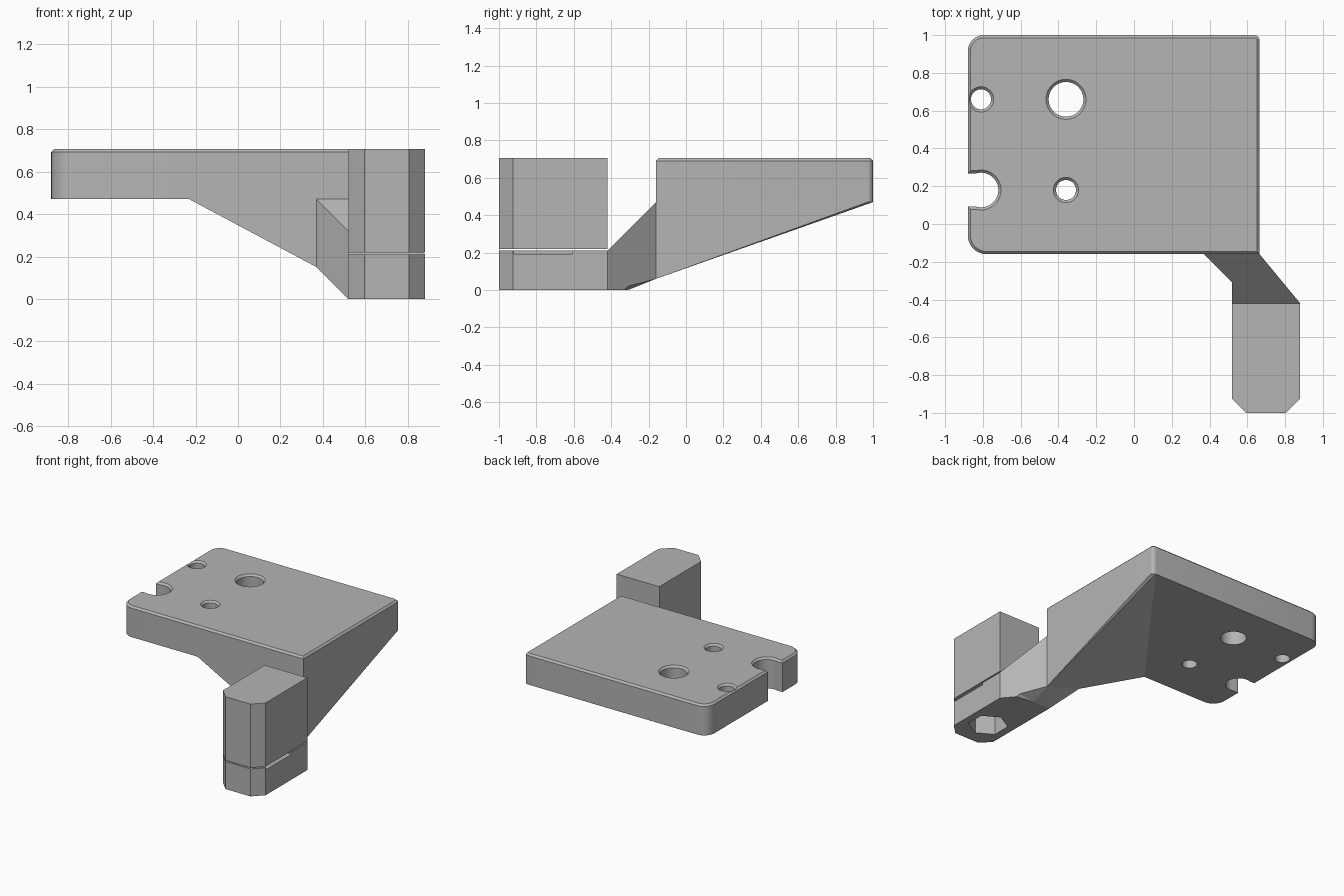
import bpy, bmesh
from math import sin, cos, pi, radians

old = bpy.data.objects.get("Cube")
if old:
    bpy.data.objects.remove(old, do_unlink=True)

GREY = (0.46, 0.46, 0.46, 1)
grey = bpy.data.materials.new("plain grey")
grey.use_nodes = True
grey.diffuse_color = GREY
grey.node_tree.nodes["Principled BSDF"].inputs["Base Color"].default_value = GREY


def finish(name, bm):
    bmesh.ops.recalc_face_normals(bm, faces=bm.faces)
    mesh = bpy.data.meshes.new(name)
    bm.to_mesh(mesh)
    bm.free()
    mesh.materials.append(grey)
    obj = bpy.data.objects.new(name, mesh)
    bpy.context.collection.objects.link(obj)
    return obj


def loft(name, layers):
    """Solid through a stack of (outline, height) layers, capped at both ends."""
    bm = bmesh.new()
    rings = [[bm.verts.new((x, y, z)) for x, y in pts] for pts, z in layers]
    for low, high in zip(rings, rings[1:]):
        for i in range(len(low)):
            bm.faces.new((low[i - 1], low[i], high[i], high[i - 1]))
    bm.faces.new(rings[0][::-1])
    bm.faces.new(rings[-1])
    return finish(name, bm)


def hull(name, pts):
    bm = bmesh.new()
    for p in pts:
        bm.verts.new(p)
    res = bmesh.ops.convex_hull(bm, input=bm.verts[:])
    loose = {g for g in res["geom_interior"] if isinstance(g, bmesh.types.BMVert)}
    bmesh.ops.delete(bm, geom=list(loose), context="VERTS")
    return finish(name, bm)


def circle(cx, cy, r, n=40, turn=0.0):
    return [(cx + r * cos(turn + 2 * pi * i / n), cy + r * sin(turn + 2 * pi * i / n))
            for i in range(n)]


def box(x0, x1, y0, y1):
    return [(x0, y0), (x1, y0), (x1, y1), (x0, y1)]


def rounded(x0, x1, y0, y1, radii, inset=0.0, n=8):
    """Rounded rectangle, radii from the -x -y corner counterclockwise."""
    x0, x1, y0, y1 = x0 + inset, x1 - inset, y0 + inset, y1 - inset
    pts = []
    for k, (x, y) in enumerate(box(x0, x1, y0, y1)):
        r = radii[k]
        if not r:
            pts.append((x, y))
            continue
        r -= inset
        cx, cy = (x + r if x == x0 else x - r), (y + r if y == y0 else y - r)
        for i in range(n + 1):
            a = pi + (k + i / n) * pi / 2
            pts.append((cx + r * cos(a), cy + r * sin(a)))
    return pts


def cut(obj, cutters):
    for c in cutters:
        c.hide_render = True
        mod = obj.modifiers.new("cut", "BOOLEAN")
        mod.operation, mod.solver, mod.object = "DIFFERENCE", "EXACT", c
    bpy.context.view_layer.update()
    deps = bpy.context.evaluated_depsgraph_get()
    mesh = bpy.data.meshes.new_from_object(obj.evaluated_get(deps))
    obj.modifiers.clear()
    obj.data = mesh
    for c in cutters:
        bpy.data.objects.remove(c, do_unlink=True)


def smooth(obj):
    bpy.ops.object.select_all(action="DESELECT")
    obj.select_set(True)
    bpy.context.view_layer.objects.active = obj
    bpy.ops.object.shade_smooth_by_angle(angle=radians(30))


# Main dimensions
LEFT, RIGHT, FRONT, BACK = -0.88, 0.665, -0.16, 1.0
UNDER, TOP, CH = 0.47, 0.705, 0.014
ARM_L, ARM_R, ARM_BACK = 0.52, 0.88, -0.42
SPLIT = 0.21

# Plate with rounded corners and a chamfered top edge
radii = (0.1, 0, 0.03, 0.085)
outline = rounded(LEFT, RIGHT, FRONT, BACK, radii)
plate = loft("plate", [(outline, UNDER), (outline, TOP - CH),
                       (rounded(LEFT, RIGHT, FRONT, BACK, radii, CH), TOP)])

# Countersunk holes
cutters = []
for x, y, r in ((-0.81, 0.66, 0.053), (-0.36, 0.66, 0.092),
                (-0.36, 0.18, 0.053), (-0.81, 0.18, 0.092)):
    cutters.append(loft("hole_cutter", [(circle(x, y, r), 0.4),
                                        (circle(x, y, r), TOP - CH),
                                        (circle(x, y, r + 3 * CH), TOP + 2 * CH)]))

# Open mouth of the edge notch, flaring at the top
def mouth(w):
    return box(-1, -0.815, 0.18 - w, 0.18 + w)

cutters.append(loft("notch_cutter", [(mouth(0.088), 0.39), (mouth(0.088), TOP - CH),
                                     (mouth(0.088 + 3 * CH), TOP + 2 * CH)]))
cut(plate, cutters)
smooth(plate)

# Tapered gusset under the plate
hull("gusset", [(-0.23, FRONT, UNDER), (RIGHT, FRONT, UNDER),
                (RIGHT, 0.97, UNDER), (0.64, BACK, UNDER),
                (RIGHT, FRONT, 0.06), (0.37, FRONT, 0.15)])

# Slanted arm, bending sideways from the gusset to the clamp
bend = [(ARM_L, -0.31, 0), (ARM_L, -0.31, 0.32), (0.789, -0.31, 0.02),
        (0.789, -0.31, 0.32), (RIGHT, -0.31, 0)]
hull("arm_upper", bend + [(0.37, FRONT, UNDER), (RIGHT, FRONT, UNDER),
                          (0.37, FRONT, 0.15), (RIGHT, FRONT, 0.06)])
hull("arm_lower", bend + [(x, ARM_BACK, z) for x in (ARM_L, ARM_R) for z in (0, SPLIT)]
     + [(0.805, -0.33, 0)])

# Clamp: lower block and separate upper block with chamfered front corners
C = 0.075
clamp = [(ARM_L, ARM_BACK), (ARM_L, C - 1), (ARM_L + C, -1),
         (ARM_R - C, -1), (ARM_R, C - 1), (ARM_R, ARM_BACK)][::-1]
lower = loft("clamp_lower", [(clamp, 0), (clamp, SPLIT)])
loft("clamp_upper", [(clamp, SPLIT + 0.009), (clamp, TOP)])

# Hexagonal socket below and shallow side slot above
cut(lower, [loft("socket_cutter", [(circle(0.7, -0.765, 0.14, 6, pi / 2), z)
                                   for z in (-0.1, 0.15)]),
            loft("slot_cutter", [(box(0.7, 1, -0.92, -0.61), z) for z in (0.193, 0.3)])])
